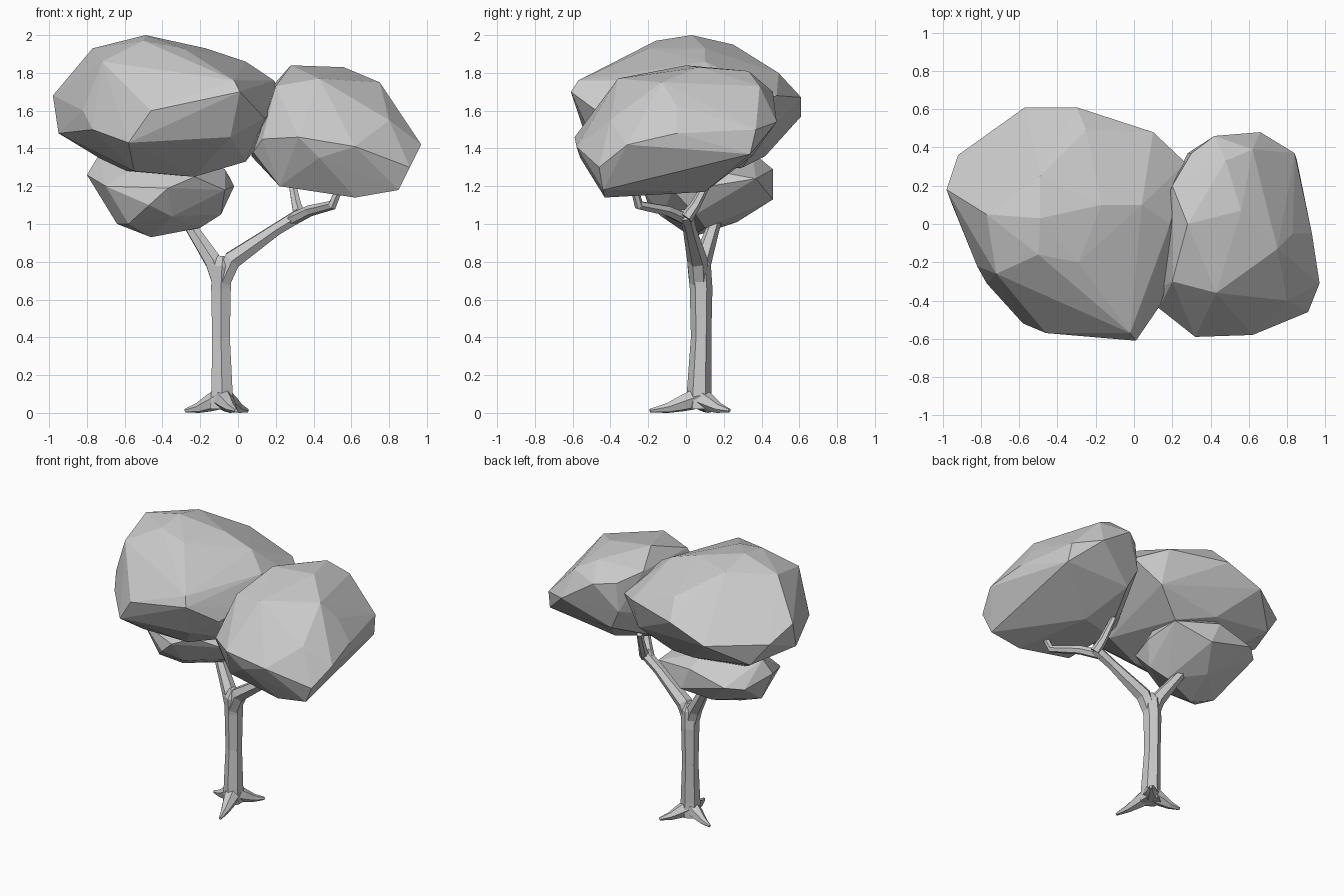
import bpy
import bmesh
from mathutils import Vector

# Remove the default object
default_cube = bpy.data.objects.get("Cube")
if default_cube:
    bpy.data.objects.remove(default_cube, do_unlink=True)

SIDES = 6


def make_material(name, colour):
    material = bpy.data.materials.new(name)
    material.use_nodes = True
    material.diffuse_color = colour
    shader = material.node_tree.nodes["Principled BSDF"]
    shader.inputs["Base Color"].default_value = colour
    return material


grey = make_material("plain grey", (0.6, 0.6, 0.6, 1))


def finish(name, bm):
    """Turn a bmesh into a flat-shaded object in the scene."""
    bmesh.ops.recalc_face_normals(bm, faces=bm.faces)
    mesh = bpy.data.meshes.new(name)
    bm.to_mesh(mesh)
    bm.free()
    mesh.materials.append(grey)
    obj = bpy.data.objects.new(name, mesh)
    bpy.context.collection.objects.link(obj)
    return obj


def faceted_clump(name, corners):
    """Leaf clump: the faceted hull stretched over its key corners."""
    bm = bmesh.new()
    for corner in corners:
        bm.verts.new(corner)
    bmesh.ops.convex_hull(bm, input=bm.verts)
    loose = [v for v in bm.verts if not v.link_faces]
    bmesh.ops.delete(bm, geom=loose, context="VERTS")
    return finish(name, bm)


def limb(name, stations):
    """Low-poly tapered limb lofted through (x, y, z, radius) stations."""
    bm = bmesh.new()
    centres = [Vector(s[:3]) for s in stations]
    rings = []
    for i, station in enumerate(stations):
        before = centres[max(i - 1, 0)]
        after = centres[min(i + 1, len(centres) - 1)]
        turn = Vector((0, 0, 1)).rotation_difference(after - before).to_matrix()
        ring = bmesh.ops.create_circle(bm, segments=SIDES, radius=station[3])["verts"]
        for v in ring:
            v.co = centres[i] + turn @ v.co
            v.co.z = max(v.co.z, 0)
        rings.append(ring)
    for low, high in zip(rings, rings[1:]):
        for k in range(SIDES):
            n = (k + 1) % SIDES
            bm.faces.new((low[k], low[n], high[n], high[k]))
    bm.faces.new(rings[0])
    bm.faces.new(rings[-1])
    return finish(name, bm)


# Trunk, flared at the ground and at the fork
limb("trunk", [
    (-.085, .07, .02, .07), (-.085, .07, .13, .064), (-.09, .08, .4, .054),
    (-.09, .08, .66, .06), (-.085, .07, .78, .062), (-.08, .07, .83, .03),
])

# Main branches and the two twigs at the end of the long one
limb("right_branch", [
    (-.09, .07, .68, .05), (-.13, .085, .8, .05),
    (-.26, .15, 1, .034), (-.32, .18, 1.1, .03),
])
limb("left_branch", [
    (-.09, .07, .68, .05), (-.03, .06, .81, .054),
    (.2, .02, .97, .036), (.33, 0, 1.05, .038),
])
limb("outer_twig", [
    (.28, .01, 1.02, .034), (.38, -.1, 1.07, .03),
    (.5, -.25, 1.1, .026), (.55, -.28, 1.22, .02),
])
limb("inner_twig", [
    (.33, 0, 1.03, .036), (.31, .05, 1.1, .028), (.28, .13, 1.25, .02),
])

# Spreading roots
for name, tip_x, tip_y in (("right_root", -.28, .13),
                           ("back_root", .05, .23),
                           ("front_root", -.01, -.19)):
    foot = Vector((-.085, .07, 0))
    reach = Vector((tip_x, tip_y, 0)) - foot
    path = []
    for share, height, radius in ((0, .08, .06), (.35, .05, .045),
                                  (.65, .025, .028), (1, .012, .01)):
        path.append((*(foot + reach * share + Vector((0, 0, height))), radius))
    limb(name, path)

# Large leaf clump
faceted_clump("large_canopy", [
    # crown
    (-.49, .03, 2), (-.5, -.16, 1.97), (-.49, .25, 1.95), (-.77, .05, 1.93),
    (-.72, -.26, 1.86), (-.29, -.2, 1.93), (-.17, .1, 1.93), (.04, .1, 1.86),
    (-.25, -.4, 1.83), (-.02, -.57, 1.76), (-.25, .49, 1.8),
    # middle
    (-.98, .18, 1.68), (-.92, .36, 1.58), (-.95, .1, 1.48), (-.57, .61, 1.57),
    (-.3, .61, 1.67), (.1, .48, 1.68), (.27, .32, 1.62), (.19, 0, 1.76),
    (.01, -.61, 1.7), (-.46, -.57, 1.6), (-.58, -.52, 1.43), (-.82, -.22, 1.6),
    (.2, -.2, 1.6), (.14, -.42, 1.56), (-.77, -.31, 1.5),
    # underside
    (-.55, -.3, 1.28), (-.23, -.25, 1.25), (.04, -.2, 1.33), (-.04, -.5, 1.46),
    (-.62, .2, 1.28), (-.1, .3, 1.3), (.1, .4, 1.45), (-.8, .41, 1.42),
    (-.35, .42, 1.36),
])

# Lower, wide leaf clump on the long branch
faceted_clump("side_canopy", [
    # crown
    (.28, 0, 1.84), (.56, .07, 1.83), (.48, .33, 1.81), (.42, .46, 1.7),
    (.2, .2, 1.75), (.2, -.3, 1.73), (.43, -.36, 1.77), (.75, -.13, 1.75),
    (.62, .39, 1.73), (.3, .37, 1.7),
    # middle
    (.83, -.05, 1.63), (.93, -.05, 1.48), (.97, -.31, 1.42), (.66, .48, 1.54),
    (.84, .37, 1.5), (.85, .34, 1.37), (.62, -.58, 1.41), (.32, -.59, 1.46),
    (.13, -.44, 1.45), (.8, -.4, 1.55), (.91, -.46, 1.3), (.28, .37, 1.5),
    # underside
    (.85, -.44, 1.18), (.62, -.43, 1.14), (.43, -.56, 1.35), (.22, -.4, 1.2),
    (.22, 0, 1.2), (.5, .1, 1.17), (.35, .35, 1.36), (.07, -.1, 1.36),
    (.08, -.36, 1.38),
])

# Small leaf clump under the large one
faceted_clump("small_canopy", [
    # rim
    (-.8, .15, 1.26), (-.74, .18, 1.36), (-.7, -.08, 1.2), (-.72, .36, 1.2),
    (-.62, .45, 1.22), (-.35, .46, 1.29), (-.28, .46, 1.13), (-.04, .37, 1.24),
    (-.02, .12, 1.2), (-.07, .1, 1.29), (-.07, -.07, 1.18), (-.23, -.18, 1.25),
    (-.37, -.23, 1.19), (-.47, -.2, 1.1),
    # underside
    (-.64, .05, 1), (-.58, -.07, 1), (-.46, .03, .93), (-.35, -.13, 1.04),
    (-.2, .1, .98), (-.09, .05, 1.05), (-.4, .27, 1.01),
    # top, tucked into the clump above
    (-.4, .35, 1.38), (-.4, 0, 1.4),
])
